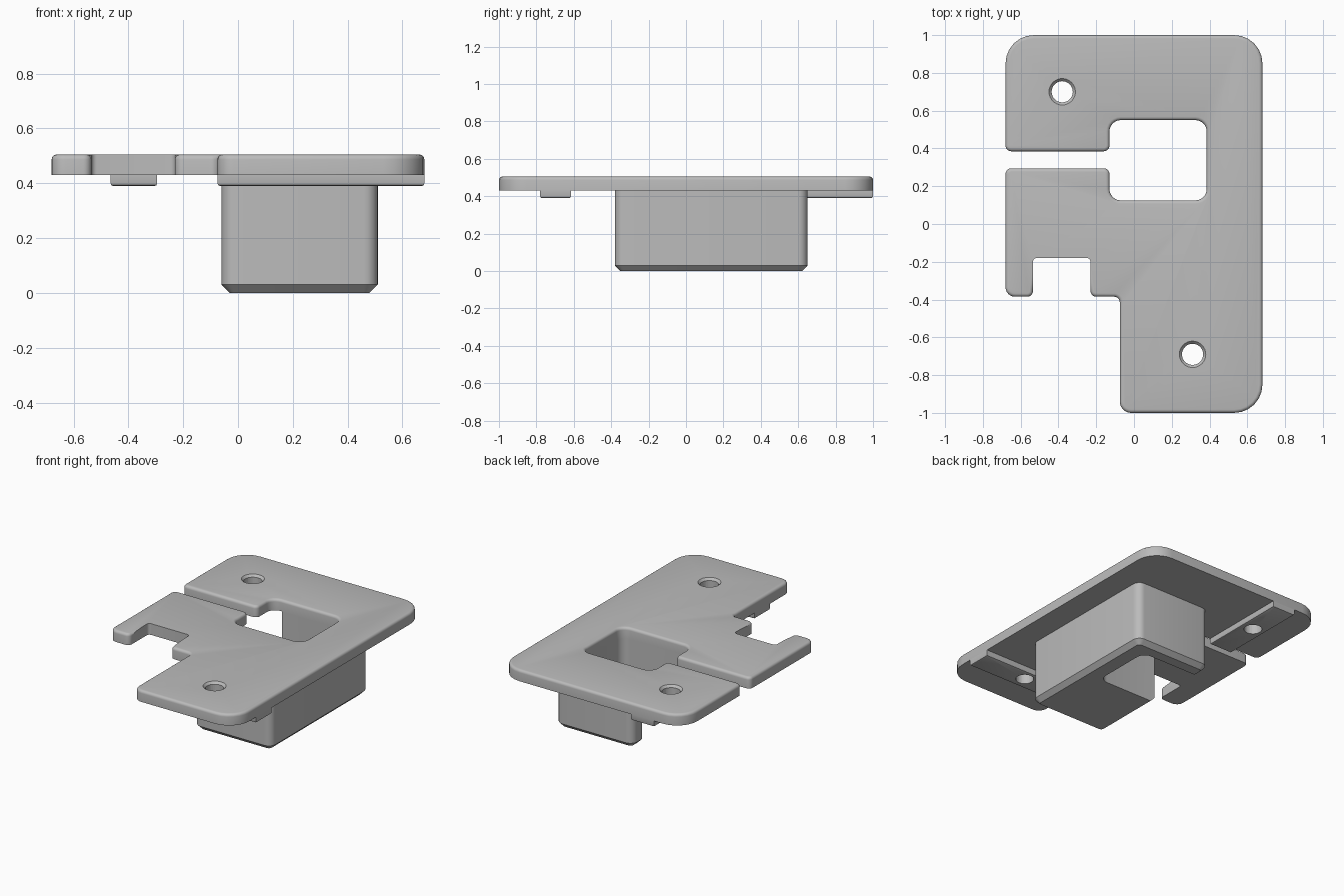
import bpy, bmesh, math
from mathutils import Vector

cube = bpy.data.objects.get("Cube")
if cube:
    bpy.data.objects.remove(cube, do_unlink=True)

grey = bpy.data.materials.new("neutral grey")
grey.use_nodes = True
GREY = (0.5, 0.5, 0.5, 1)
grey.diffuse_color = GREY
grey.node_tree.nodes["Principled BSDF"].inputs["Base Color"].default_value = GREY


def rounded(corners, steps=6):
    """Outline points from (x, y, radius) corners, each turned into an arc."""
    out = []
    for i, (x, y, r) in enumerate(corners):
        p = Vector((x, y))
        a = (Vector(corners[i - 1][:2]) - p).normalized()
        b = (Vector(corners[(i + 1) % len(corners)][:2]) - p).normalized()
        if r == 0:
            out.append(p)
            continue
        centre = p + (a + b) * r
        for k in range(steps + 1):
            t = math.pi / 2 * k / steps
            out.append(centre - b * r * math.cos(t) - a * r * math.sin(t))
    return out


def prism(name, corners, z0, z1, bevel_z, offset, segments, keep=lambda m: True):
    """Extruded outline with the kept edges at height bevel_z bevelled."""
    bm = bmesh.new()
    face = bm.faces.new([bm.verts.new((p.x, p.y, z0)) for p in rounded(corners)])
    ext = bmesh.ops.extrude_face_region(bm, geom=[face])["geom"]
    for v in ext:
        if isinstance(v, bmesh.types.BMVert):
            v.co.z = z1
    bmesh.ops.recalc_face_normals(bm, faces=bm.faces)
    rim = [e for e in bm.edges
           if all(abs(v.co.z - bevel_z) < 1e-5 for v in e.verts)
           and keep((e.verts[0].co + e.verts[1].co) / 2)]
    bmesh.ops.bevel(bm, geom=rim, offset=offset, segments=segments,
                    profile=0.5, affect='EDGES', clamp_overlap=False)
    return finish(name, bm)


def finish(name, bm):
    mesh = bpy.data.meshes.new(name)
    bm.to_mesh(mesh)
    bm.free()
    mesh.materials.append(grey)
    obj = bpy.data.objects.new(name, mesh)
    bpy.context.collection.objects.link(obj)
    return obj


def hole_cutter(name, x, y):
    """Screw hole cutter: straight shaft flaring at the plate's top."""
    bm = bmesh.new()
    rings = []
    for r, z in ((0.056, 0.3), (0.056, TOP - 0.015), (0.07, TOP), (0.07, 0.6)):
        ring = bmesh.ops.create_circle(bm, segments=32, radius=r)["verts"]
        for v in ring:
            v.co += Vector((x, y, z))
        rings.append(ring)
    for low, high in zip(rings, rings[1:]):
        for i in range(32):
            j = (i + 1) % 32
            bm.faces.new((low[i], low[j], high[j], high[i]))
    bm.faces.new(rings[0])
    bm.faces.new(rings[-1])
    bmesh.ops.recalc_face_normals(bm, faces=bm.faces)
    obj = finish(name, bm)
    obj.hide_render = True
    obj.hide_set(True)
    obj.display_type = 'WIRE'
    return obj


def drill(obj, cutter):
    mod = obj.modifiers.new("screw hole", 'BOOLEAN')
    mod.operation = 'DIFFERENCE'
    mod.solver = 'EXACT'
    mod.object = cutter


UNDER, TOP, RIB = 0.43, 0.505, 0.39

# Plate with front notch, side slot and square opening in one outline
plate = prism("plate", [
    (-0.68, -0.385, 0.05), (-0.535, -0.385, 0.03), (-0.535, -0.18, 0.02),
    (-0.23, -0.18, 0.02), (-0.23, -0.385, 0.03), (-0.075, -0.385, 0.03),
    (-0.075, -1, 0.06), (0.68, -1, 0.15), (0.68, 1, 0.15), (-0.68, 1, 0.15),
    (-0.68, 0.385, 0.03), (-0.13, 0.385, 0.03), (-0.13, 0.55, 0.06),
    (0.385, 0.55, 0.06), (0.385, 0.125, 0.06), (-0.13, 0.125, 0.06),
    (-0.13, 0.295, 0.03), (-0.68, 0.295, 0.03),
], UNDER, TOP, TOP, 0.018, 4,
    keep=lambda m: not (-0.54 < m.x < -0.225 and -0.355 < m.y < -0.1))

# Housing below the plate, open towards the slot
housing = prism("housing", [
    (-0.06, -0.38, 0.05), (0.51, -0.38, 0.05), (0.51, 0.65, 0.05),
    (-0.06, 0.65, 0.05), (-0.06, 0.55, 0), (0.385, 0.55, 0.06),
    (0.385, 0.125, 0.06), (-0.06, 0.125, 0),
], 0, UNDER, 0, 0.03, 1,
    keep=lambda m: not (-0.05 < m.x < 0.4 and 0.12 < m.y < 0.56))


# Ribs under the plate that carry the screw holes
def rib(name, x0, x1, y0, y1):
    return prism(name, [(x0, y0, 0), (x1, y0, 0), (x1, y1, 0), (x0, y1, 0)],
                 RIB, UNDER, RIB, 0.01, 2)


front_rib = rib("front_rib", -0.075, 0.68, -0.78, -0.615)
back_rib = rib("back_rib", -0.465, -0.295, 0.385, 1.0)

front_cutter = hole_cutter("front_hole_cutter", 0.31, -0.69)
back_cutter = hole_cutter("back_hole_cutter", -0.38, 0.70)
drill(plate, front_cutter)
drill(plate, back_cutter)
drill(front_rib, front_cutter)
drill(back_rib, back_cutter)

# Smooth rounded edges, keep the sharp ones
bpy.ops.object.select_all(action='DESELECT')
for obj in (plate, housing, front_rib, back_rib):
    obj.select_set(True)
    bpy.context.view_layer.objects.active = obj
bpy.ops.object.shade_smooth_by_angle(angle=math.radians(30))
